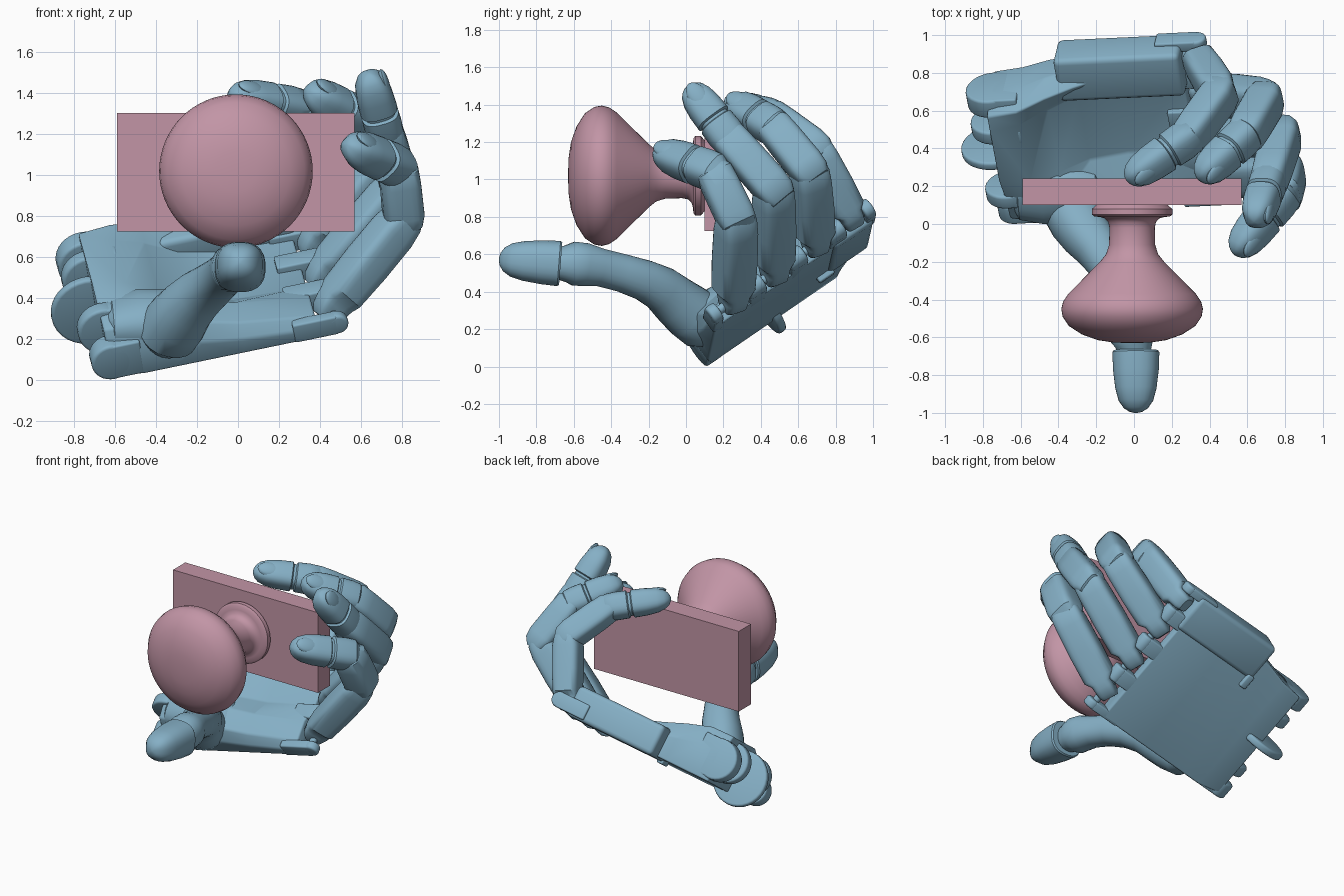
import bpy, bmesh
from math import sin, cos, pi
from mathutils import Vector, Matrix

if "Cube" in bpy.data.objects:
    bpy.data.objects.remove(bpy.data.objects["Cube"])

def mat(name, c):
    m = bpy.data.materials.new(name)
    m.diffuse_color = (*c, 1)
    m.use_nodes = True
    m.node_tree.nodes["Principled BSDF"].inputs["Base Color"].default_value = m.diffuse_color
    return m
BLUE, PINK = mat("blue", (.235, .43, .56)), mat("pink", (.54, .30, .38))

# palm frame: L wrist to knuckles, W thumb side to little finger, N out of the palm
V = Vector
P0 = V((-.6, .11, 0))
L = V((.97, .045, .2)).normalized()
W = V((-.25, .8, .53))
W = (W - L * W.dot(L)).normalized()
N = L.cross(W)
def hand(u, v, w): return P0 + L * u + W * v + N * w

def finish(name, bm, m, bevel=0):
    bmesh.ops.recalc_face_normals(bm, faces=bm.faces)
    me = bpy.data.meshes.new(name)
    bm.to_mesh(me); bm.free()
    o = bpy.data.objects.new(name, me)
    bpy.context.collection.objects.link(o)
    me.materials.append(m)
    bpy.ops.object.select_all(action='DESELECT')
    o.select_set(True); bpy.context.view_layer.objects.active = o
    if bevel:
        b = o.modifiers.new("bevel", 'BEVEL')
        b.width, b.segments = bevel, 3
        bpy.ops.object.modifier_apply(modifier="bevel")
    bpy.ops.object.shade_smooth_by_angle(angle=.6)
    return o

def loft(name, rings, m=BLUE, bevel=0):
    bm = bmesh.new()
    vs = [[bm.verts.new(p) for p in r] for r in rings]
    n = len(vs[0])
    for a, b in zip(vs, vs[1:]):
        for i in range(n):
            bm.faces.new((a[i], a[(i + 1) % n], b[(i + 1) % n], b[i]))
    bm.faces.new(vs[0]); bm.faces.new(vs[-1])
    return finish(name, bm, m, bevel)

def ring(c, s, t, a, b, e=.6, n=24):
    # superellipse section, e below 1 is boxier
    f = lambda x: abs(x) ** e * (1 if x > 0 else -1)
    return [c + s * a * f(cos(2 * pi * (i + .5) / n)) + t * b * f(sin(2 * pi * (i + .5) / n)) for i in range(n)]

def segment(name, p, q, side, prof, e=.6):
    # prof: (distance along 0..1, half width, half thickness)
    d = (q - p).normalized()
    s = (side - d * side.dot(d)).normalized()
    t = s.cross(d)
    loft(name, [ring(p.lerp(q, k), s, t, a, b, e) for k, a, b in prof])
    return s, t, d

def palm_box(name, u0, u1, v0, v1, w0, w1, bevel=.02):
    sec = lambda u: [hand(u, v, w) for v, w in ((v0, w0), (v1, w0), (v1, w1), (v0, w1))]
    return loft(name, [sec(u0), sec(u1)], BLUE, bevel)

def disc(name, u, w, v0, v1, r, bevel=.015):
    sec = lambda v: [hand(u + r * cos(i * pi / 16), v, w + r * sin(i * pi / 16)) for i in range(32)]
    return loft(name, [sec(v0), sec(v1)], BLUE, bevel)

# plate
bm = bmesh.new()
bmesh.ops.create_cube(bm, size=1, matrix=Matrix.Translation((-.01, .17, 1.015)) @ Matrix.Diagonal((1.16, .14, .58, 1)))
finish("plate", bm, PINK)

# round knob with neck and flange
prof = [(-.63, .03), (-.627, .1), (-.615, .18), (-.585, .265), (-.54, .335), (-.49, .368), (-.45, .375), (-.41, .365),
        (-.37, .338), (-.2, .17), (-.16, .138), (-.11, .122), (-.02, .12), (.01, .126), (.03, .145), (.037, .17),
        (.04, .2), (.05, .213), (.08, .213), (.09, .2), (.1, .19)]
loft("knob", [[V((-.01 + r * cos(i * pi / 32), y, 1.02 + r * sin(i * pi / 32))) for i in range(64)] for y, r in prof], PINK)

# palm: thick wrist end sinking to a thin knuckle end
def palm_section(u, v0, v1, h1, hm, h0):
    pts = [(v0, 0), (v1, 0), (v1, h1 * .6), (v1 - .06, h1), (v1 - .16, hm), (v0 + .35, hm), (v0 + .2, h0), (v0 + .05, h0 * .9), (v0, h0 * .5)]
    return [hand(u, v, w) for v, w in pts]
stations = [(-.01, .03, .86, .34, .34, .28), (.15, 0, .88, .34, .31, .29), (.3, 0, .92, .29, .23, .28), (.45, 0, .94, .23, .13, .23),
            (.65, 0, .96, .16, .08, .17), (1.02, 0, .96, .12, .07, .11)]
loft("palm", [palm_section(*s) for s in stations], BLUE, .012)
palm_box("little_finger_palm", .36, 1.04, .77, 1.04, -.015, .2, .03)
palm_box("palm_tab", .36, .41, .7, .8, -.03, .05, .01)

# wrist hinge: four lugs and a thin wheel
for i, (v0, v1, u, w, r) in enumerate([(0, .11, .0, .1, .1), (.17, .25, .0, .17, .13),
                                       (.6, .68, .0, .18, .14), (.76, .87, 0, .16, .14)]):
    disc("wrist_lug_%d" % i, u, w, v0, v1, r)
    palm_box("wrist_arm_%d" % i, u, .15, v0, v1, w - r * .95, w + r * .95, .01)
disc("wrist_wheel", -.04, .12, .43, .48, .19)

# knuckle forks between the fingers
KNUCKLES = (.15, .42, .69, .93)
for i, v in enumerate((.025, .285, .555, .81, 1.025)):
    h = .055 if 0 < i < 4 else .03
    palm_box("knuckle_fork_%d" % i, .9, 1.12, v - h, v + h, .0, .105, .01)
    disc("knuckle_end_%d" % i, 1.12, .053, v - h, v + h, .053)
for i, v in enumerate(KNUCKLES):
    disc("knuckle_pin_%d" % i, 1.11, .055, v - .12, v + .12, .025, 0)

# fingertip profile: boxy joint, narrow seam, blunt rounded cap
TIP = [(-.12, .075, .065), (-.05, .098, .09), (.1, .103, .096), (.3, .1, .094), (.32, .085, .08), (.36, .085, .08), (.38, .1, .095),
       (.6, .097, .092), (.78, .087, .082), (.9, .068, .062), (.96, .046, .042), (.99, .024, .022), (1, .006, .006)]
def finger(name, mcp, pip, dip, tip, k=1):
    sc = lambda pr: [(a, b * k, c * k) for a, b, c in pr]
    # proximal bone, with a narrow root
    segment(name + "_proximal", mcp, pip, W, sc([(-.1, .05, .04), (-.05, .062, .07), (.04, .068, .085), (.1, .072, .09), (.17, .106, .092),
            (.5, .108, .1), (.85, .104, .1), (1.0, .1, .085), (1.08, .085, .055)]), .5)
    segment(name + "_middle", pip, dip, W, sc([(-.22, .075, .045), (-.1, .098, .085), (.1, .104, .1), (.7, .102, .098), (1, .098, .092),
            (1.1, .08, .07)]), .5)
    s, t, d = segment(name + "_tip", dip, tip, W, sc(TIP), .7)
    # fingernail on the back of the tip
    bm = bmesh.new()
    m = Matrix((s, d, s.cross(d))).transposed().to_4x4()
    m.translation = dip.lerp(tip, .74) + t * .065 * k
    bmesh.ops.create_uvsphere(bm, u_segments=20, v_segments=10, radius=1, matrix=m @ Matrix.Diagonal((.055 * k, .09 * k, .024, 1)))
    finish(name + "_nail", bm, BLUE)

finger("index", hand(1.1, .15, .055), V((.81, .27, .79)), V((.785, .15, 1.04)), V((.53, -.16, 1.15)))
finger("middle", hand(1.1, .42, .055), V((.79, .47, .95)), V((.715, .23, 1.22)), V((.635, .01, 1.5)), .98)
finger("ring", hand(1.1, .69, .055), V((.70, .66, 1.05)), V((.59, .47, 1.28)), V((.34, .24, 1.415)), .97)
finger("little", hand(1.1, .93, .055), V((.46, .69, 1.16)), V((.29, .46, 1.33)), V((-.04, .23, 1.395)), .93)

# thumb: swept base, narrow joint and tip
path = [((-.36, .16, .19), .1), ((-.34, .09, .235), .15), ((-.3, .02, .29), .15), ((-.25, -.06, .355), .135), ((-.19, -.13, .415), .122),
        ((-.13, -.22, .46), .11), ((-.08, -.34, .50), .102), ((-.045, -.46, .53), .102), ((-.02, -.54, .545), .116),
        ((-.01, -.6, .55), .118), ((0, -.64, .55), .1), ((.005, -.7, .55), .08)]
P = [V(p) for p, r in path]
rings = []
for i, (p, (_, r)) in enumerate(zip(P, path)):
    d = (P[min(i + 1, len(P) - 1)] - P[max(i - 1, 0)]).normalized()
    s = (V((1, 0, 0)) - d * d.x).normalized()
    rings.append(ring(p, s, s.cross(d), r, r, .9))
loft("thumb", rings)
segment("thumb_tip", V((.01, -.67, .55)), V((.01, -1.0, .575)), V((1, 0, 0)),
        [(0, .118, .115), (.03, .125, .122), (.3, .122, .118), (.6, .11, .107), (.8, .092, .09), (.92, .065, .064), (.98, .035, .035), (1, .008, .008)], .8)

# thumb mount bulge where the thumb leaves the palm
segment("thumb_mount", hand(.05, .2, .19), hand(.48, .16, .15), W,
        [(-.1, .08, .06), (0, .15, .11), (.3, .17, .14), (.65, .16, .13), (.95, .12, .08), (1.05, .05, .04)], .8)
